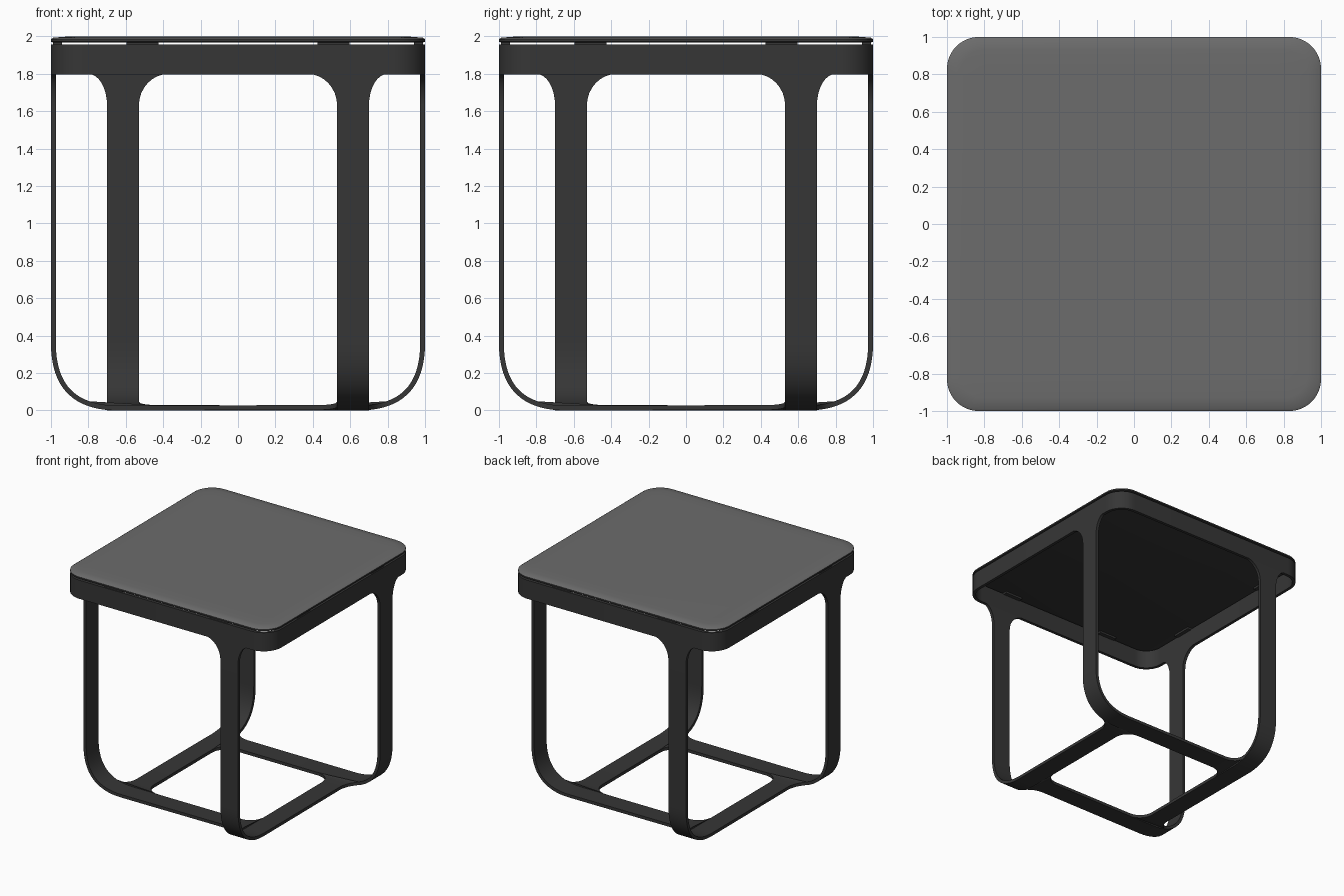
import bpy, bmesh, math

if "Cube" in bpy.data.objects:
    bpy.data.objects.remove(bpy.data.objects["Cube"])

A = 0.36           # reach of the bend at the foot of each leg
T = 0.026          # strip thickness
X0, X1 = 0.53, 0.70  # leg strip edges


def material(name, v):
    m = bpy.data.materials.new(name)
    m.diffuse_color = (v, v, v, 1)
    m.use_nodes = True
    m.node_tree.nodes["Principled BSDF"].inputs["Base Color"].default_value = m.diffuse_color
    return m


dark = material("dark frame grey", 0.037)
light = material("seat top grey", 0.15)


def loft(name, rings, closed=False, mats=(dark,), angle=35):
    """Join rings of points into a skin, capped unless closed into a loop."""
    bm = bmesh.new()
    vs = [[bm.verts.new(p) for p in r] for r in rings]
    n = len(vs[0])
    pairs = list(zip(vs, vs[1:])) + ([(vs[-1], vs[0])] if closed else [])
    for a, b in pairs:
        for i in range(n):
            j = (i + 1) % n
            bm.faces.new((a[i], a[j], b[j], b[i]))
    if not closed:
        bm.faces.new(vs[0])
        bm.faces.new(vs[-1])
    bmesh.ops.recalc_face_normals(bm, faces=bm.faces)
    if len(mats) > 1:  # upward faces take the second colour
        for f in bm.faces:
            f.material_index = 1 if f.normal.z > 0.5 else 0
    me = bpy.data.meshes.new(name)
    bm.to_mesh(me)
    bm.free()
    for m in mats:
        me.materials.append(m)
    ob = bpy.data.objects.new(name, me)
    bpy.context.collection.objects.link(ob)
    bpy.ops.object.select_all(action='DESELECT')
    ob.select_set(True)
    bpy.context.view_layer.objects.active = ob
    bpy.ops.object.shade_smooth_by_angle(angle=math.radians(angle))
    return ob


def rounded_square(h, r, z, n=10):
    pts = []
    for k in range(4):
        cx = (h - r) * (1 if k in (0, 3) else -1)
        cy = (h - r) * (1 if k in (0, 1) else -1)
        for i in range(n + 1):
            a = math.pi / 2 * (k + i / n)
            pts.append((cx + r * math.cos(a), cy + r * math.sin(a), z))
    return pts


# Seat: thin board with softened edge and lighter upper face
loft("seat", [rounded_square(h, 0.17 - (1 - h) * 0.6, z) for h, z in
              ((0.988, 1.967), (1.0, 1.972), (1.0, 1.985), (0.988, 1.993),
               (0.93, 1.998), (0.85, 2.0))], mats=(dark, light), angle=50)

# Apron: rounded square band under the seat
ro, ri = 0.17, 0.17 - T
loft("apron", [rounded_square(1.0, ro, 1.795), rounded_square(1.0, ro, 1.957),
               rounded_square(1 - T, ri, 1.957), rounded_square(1 - T, ri, 1.795)],
     closed=True)


def foot_height(x):
    """Height of the bent strip's underside at distance x from the centre."""
    t = min(1, math.sqrt(max(0, 1 - x) / A))
    return A * (1 - t) ** 2


# Leg path: flared top, straight drop, bend, floor strip with flared end
stations = []  # y, z, inward normal (y, z), left edge, right edge
for i in range(9):
    th = math.pi / 2 * (1 - i / 8)
    f = 1 - math.cos(th)
    stations.append((-1, 1.63 + 0.17 * math.sin(th), 1, 0, X0 - 0.16 * f, X1 + 0.10 * f))
for i in range(17):
    t = i / 16
    k = math.hypot(1 - t, t)
    stations.append((-1 + A * t * t, A * (1 - t) ** 2, (1 - t) / k, t / k, X0, X1))
for i in range(9):
    th = math.pi / 2 * i / 8
    f = 1 - math.cos(th)
    stations.append((X0 - 0.13 + 0.13 * math.sin(th), 0, 0, 1, X0 - 0.13 * f, X1 + 0.10 * f))

rings = []
for y, z, ny, nz, xl, xr in stations:
    zr = foot_height(xr) if y > 0 else z
    rings.append([(xl, y, z), (xr, y, zr),
                  (xr, y + ny * T, zr + nz * T), (xl, y + ny * T, z + nz * T)])

# Four legs turned around the centre like a pinwheel
for k, side in enumerate(("front", "right", "back", "left")):
    turn = k * math.pi / 2
    leg = loft(side + "_leg", rings)
    leg.rotation_euler.z = turn
    # Small spacers holding the seat above the apron
    for s, tag in ((-1, "a"), (1, "b")):
        x = 0.51 * s
        pad = loft(f"{side}_spacer_{tag}", [
            [(x - 0.085, -0.99, z), (x + 0.085, -0.99, z),
             (x + 0.085, -0.94, z), (x - 0.085, -0.94, z)] for z in (1.95, 1.97)])
        pad.rotation_euler.z = turn
